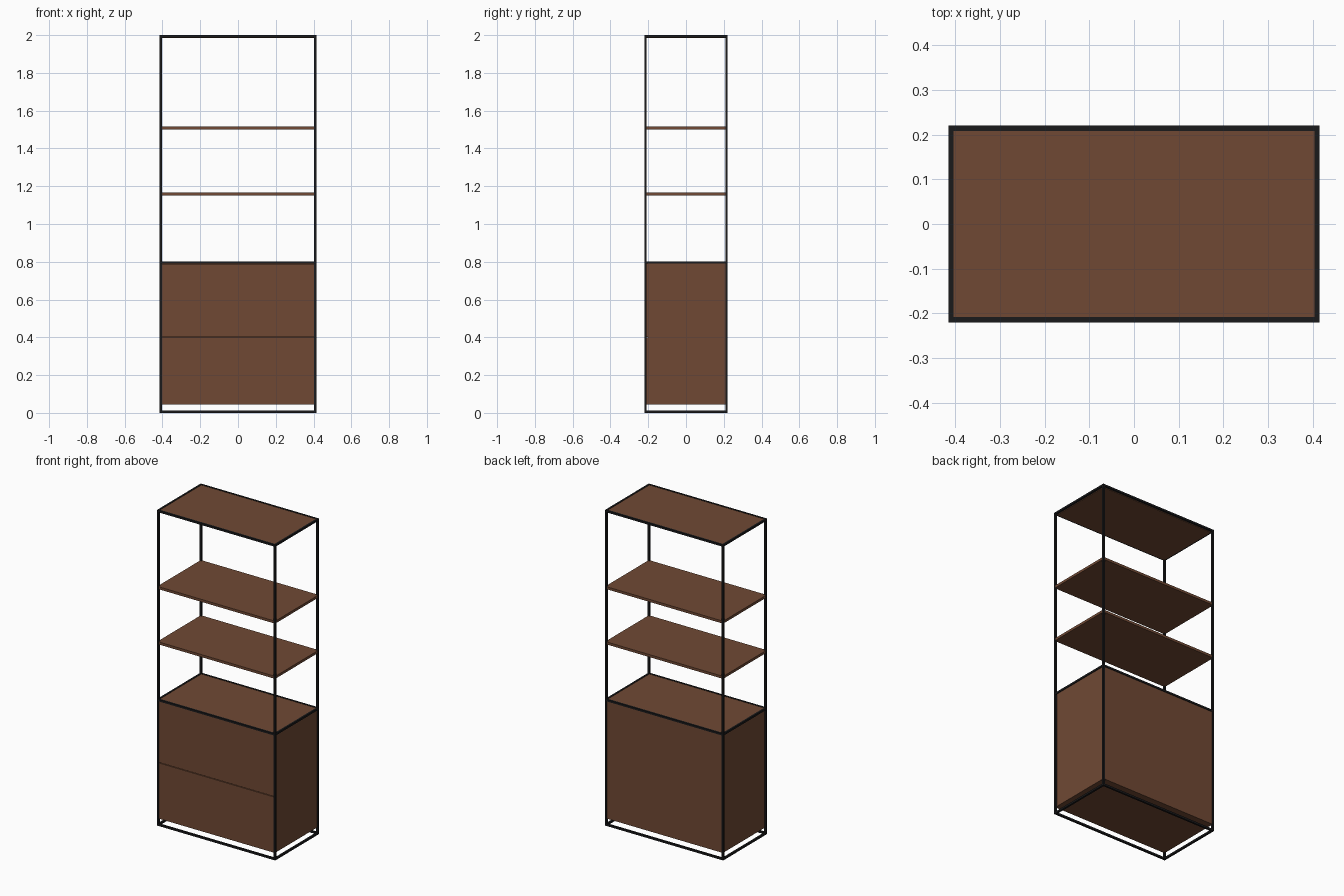
import bpy

if "Cube" in bpy.data.objects:
    bpy.data.objects.remove(bpy.data.objects["Cube"])

W, D, H = 0.415, 0.22, 2.0   # half width, half depth, height
T = 0.012                    # metal bar thickness


def material(name, rgb):
    m = bpy.data.materials.new(name)
    m.diffuse_color = (*rgb, 1)
    m.use_nodes = True
    m.node_tree.nodes["Principled BSDF"].inputs["Base Color"].default_value = m.diffuse_color
    return m


WOOD = material("walnut", (0.16, 0.066, 0.034))
METAL = material("black_metal", (0.01, 0.01, 0.011))


def box(name, x, y, z, mat):
    """Box from (min, max) ranges on each axis."""
    bpy.ops.mesh.primitive_cube_add(size=1, location=[(a + b) / 2 for a, b in (x, y, z)])
    o = bpy.context.object
    o.name = name
    o.scale = [b - a for a, b in (x, y, z)]
    bpy.ops.object.transform_apply(location=False, rotation=False, scale=True)
    o.data.materials.append(mat)
    return o


xi, yi = W - T, D - T        # inner faces of the frame

# Four full-height corner posts
for sx, side in ((-1, "left"), (1, "right")):
    for sy, end in ((-1, "front"), (1, "back")):
        box(f"{end}_{side}_post", sorted((sx * W, sx * xi)), sorted((sy * D, sy * yi)), (0, H), METAL)

# Horizontal rail rings: floor, cabinet top, frame top
for level, top in (("floor", T), ("cabinet", 0.802), ("top", H)):
    z = (top - T, top)
    for s, end in ((-1, "front"), (1, "back")):
        box(f"{level}_{end}_rail", (-xi, xi), sorted((s * D, s * yi)), z, METAL)
    for s, side in ((-1, "left"), (1, "right")):
        box(f"{level}_{side}_rail", sorted((s * W, s * xi)), (-yi, yi), z, METAL)

# Open shelves: edges reach out between the posts
for name, z in (("lower_shelf", 1.15), ("upper_shelf", 1.5)):
    box(name, (-xi, xi), (-D + 0.002, D - 0.002), (z, z + 0.016), WOOD)
    for s, side in ((-1, "left"), (1, "right")):
        box(f"{name}_{side}_edge", sorted((s * xi, s * (W - 0.002))), (-yi, yi), (z, z + 0.016), WOOD)

# Top board set inside the top rails
box("top_board", (-xi, xi), (-yi, yi), (1.984, 1.998), WOOD)

# Cabinet: body, top board inside the rails, two overlay drawer fronts
ci, front = W - 0.005, -D + 0.004
box("cabinet_body", (-xi, xi), (-yi + 0.006, yi), (0.045, 0.79), WOOD)
box("cabinet_top", (-xi, xi), (-yi, yi), (0.786, 0.8), WOOD)
for s, side in ((-1, "left"), (1, "right")):
    box(f"cabinet_{side}_panel", sorted((s * xi, s * ci)), (-yi + 0.006, yi), (0.045, 0.79), WOOD)
box("cabinet_back_panel", (-xi, xi), (yi, D - 0.004), (0.045, 0.79), WOOD)
for name, z in (("lower_drawer_front", (0.045, 0.398)), ("upper_drawer_front", (0.402, 0.788))):
    box(name, (-xi, xi), (front, -yi + 0.006), z, WOOD)
